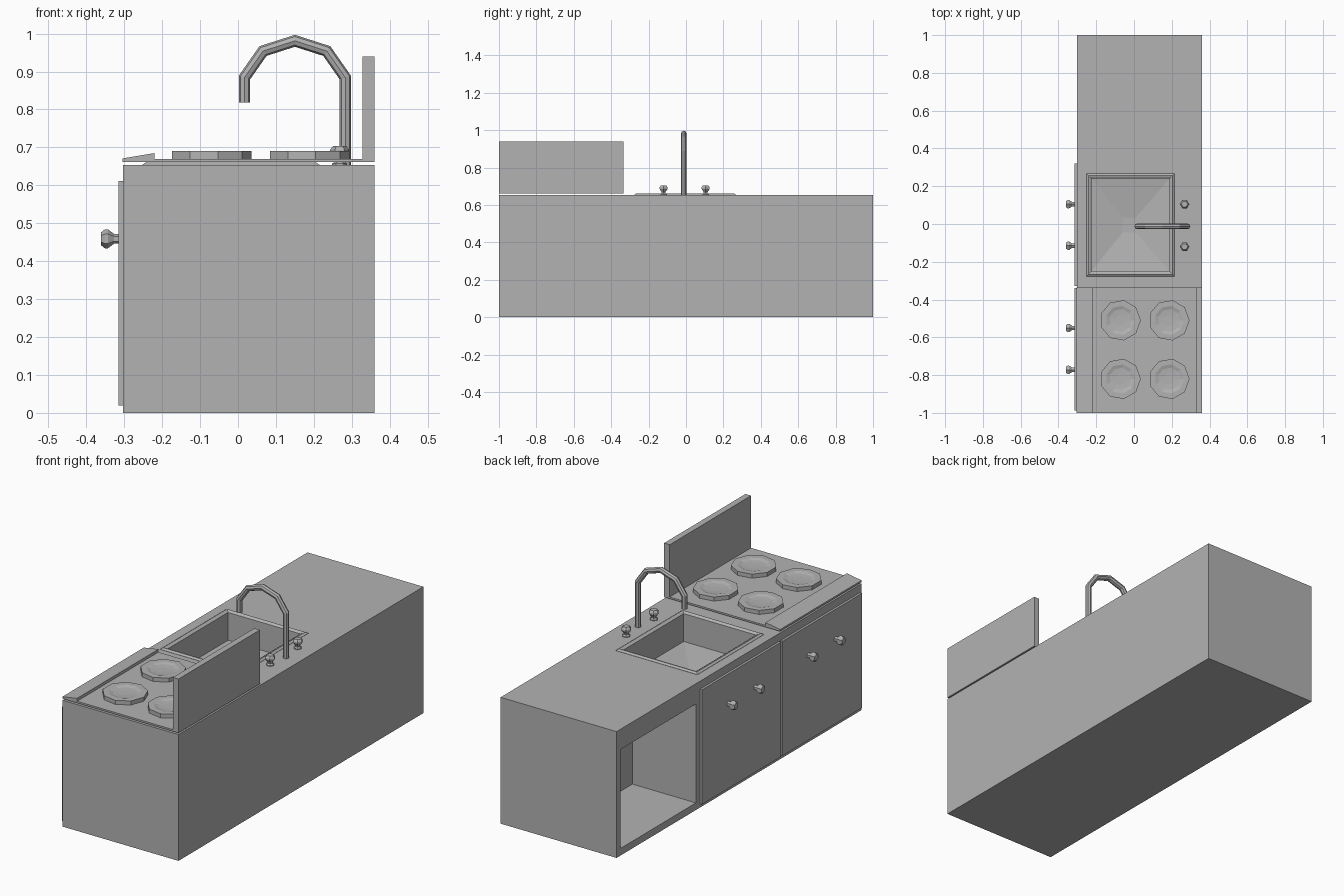
import bpy, bmesh
from math import sin, cos, pi
from mathutils import Vector

if "Cube" in bpy.data.objects:
    bpy.data.objects.remove(bpy.data.objects["Cube"])

GREY = bpy.data.materials.new("dark_grey")
GREY.diffuse_color = (0.45, 0.45, 0.45, 1)
GREY.use_nodes = True
GREY.node_tree.nodes["Principled BSDF"].inputs["Base Color"].default_value = GREY.diffuse_color


def loft(name, rings, loop=False):
    """Skin a list of equal-length point rings; cap the ends unless looped."""
    bm = bmesh.new()
    vs = [[bm.verts.new(p) for p in r] for r in rings]
    n = len(rings[0])
    pairs = list(zip(vs, vs[1:] + vs[:1])) if loop else list(zip(vs, vs[1:]))
    for a, b in pairs:
        for i in range(n):
            j = (i + 1) % n
            bm.faces.new((a[i], a[j], b[j], b[i]))
    if not loop:
        bm.faces.new(vs[0][::-1])
        bm.faces.new(vs[-1])
    bmesh.ops.recalc_face_normals(bm, faces=bm.faces)
    me = bpy.data.meshes.new(name)
    bm.to_mesh(me)
    bm.free()
    me.materials.append(GREY)
    ob = bpy.data.objects.new(name, me)
    bpy.context.collection.objects.link(ob)
    return ob


def rect(x0, x1, y0, y1, z):
    return [(x0, y0, z), (x1, y0, z), (x1, y1, z), (x0, y1, z)]


def box(name, x0, x1, y0, y1, z0, z1):
    return loft(name, [rect(x0, x1, y0, y1, z0), rect(x0, x1, y0, y1, z1)])


def turned(name, profile, sides):
    """Lathe (radius, height) pairs around z."""
    return loft(name, [[(r * cos(2 * pi * i / sides), r * sin(2 * pi * i / sides), z)
                        for i in range(sides)] for r, z in profile])


def cut(target, cutter):
    cutter.hide_render = True
    mod = target.modifiers.new("cut", 'BOOLEAN')
    mod.operation = 'DIFFERENCE'
    mod.solver = 'EXACT'
    mod.object = cutter
    bpy.context.view_layer.objects.active = target
    bpy.ops.object.modifier_apply(modifier=mod.name)
    bpy.data.objects.remove(cutter)


# Cabinet with open shelf niche and sink basin
cabinet = box("cabinet", -0.303, 0.36, -1, 1, 0, 0.653)
cut(cabinet, box("niche_cutter", -0.4, 0.06, 0.352, 0.967, 0.037, 0.548))
SX0, SX1, SY0, SY1 = -0.225, 0.188, -0.25, 0.24
cut(cabinet, loft("basin_cutter", [
    rect(-0.06, 0.01, -0.045, 0.035, 0.485),
    rect(SX0, SX1, SY0, SY1, 0.51),
    rect(SX0, SX1, SY0, SY1, 0.75)]))


# Sink rim, a thin raised frame with chamfered edges
def rim(d, z):
    return rect(SX0 - d, SX1 + d, SY0 - d, SY1 + d, z)


loft("sink_rim", [rim(0.027, 0.65), rim(0.027, 0.654), rim(0.017, 0.661),
                  rim(0.011, 0.661), rim(0.0, 0.654), rim(0.0, 0.65)], loop=True)

# Cupboard door and oven door
box("cupboard_door", -0.315, -0.303, -0.327, 0.32, 0.02, 0.612)
box("oven_door", -0.315, -0.303, -0.987, -0.34, 0.02, 0.612)

# Door knobs and tap handles share one flared head
HEAD = [(0.013, 0.012), (0.025, 0.028), (0.025, 0.036), (0.017, 0.046)]
for i, y in enumerate((0.105, -0.115, -0.55, -0.772)):
    k = turned(f"door_knob_{i + 1}", [(0.013, -0.004)] + HEAD, 6)
    k.rotation_euler = (0, -pi / 2, 0)
    k.location = (-0.315, y, 0.459)
for i, y in enumerate((0.105, -0.12)):
    h = turned(f"tap_handle_{i + 1}", [(0.02, -0.004), (0.02, 0.004), (0.012, 0.01)] +
               [(r, z + 0.005) for r, z in HEAD], 6)
    h.location = (0.268, y, 0.653)

# Swan-neck faucet: mitred octagonal tube
R, FY = 0.015, -0.012
path = [Vector(p) for p in ((0.283, 0.65), (0.283, 0.884), (0.234, 0.954), (0.15, 0.981),
                            (0.066, 0.954), (0.017, 0.884), (0.017, 0.818))]
rings = []
for i, p in enumerate(path):
    a = (p - path[i - 1]).normalized() if i else (path[1] - p).normalized()
    b = (path[i + 1] - p).normalized() if i < len(path) - 1 else a
    t = (a + b).normalized()
    m = Vector((-t.y, t.x)) * (R / t.dot(a))
    rings.append([(p.x + m.x * cos(k * pi / 4), FY + R * sin(k * pi / 4),
                   p.y + m.y * cos(k * pi / 4)) for k in range(8)])
loft("faucet", rings)

# Stove top, sloped control strip and splashback
Y0, Y1 = -1.0, -0.335
box("stove_top", -0.303, 0.36, Y0, Y1, 0.661, 0.67)
section = [(-0.304, 0.662), (-0.304, 0.671), (-0.22, 0.685), (-0.22, 0.662)]
loft("control_strip", [[(x, y, z) for x, z in section] for y in (Y0, Y1)])
box("splashback", 0.328, 0.36, Y0, Y1, 0.661, 0.94)

# Four shallow dished burners
for i, x in enumerate((-0.072, 0.186)):
    for j, y in enumerate((-0.51, -0.82)):
        b = turned(f"burner_{i * 2 + j + 1}", [(0.108, 0.668), (0.108, 0.691), (0.078, 0.691),
                                               (0.06, 0.686), (0.03, 0.684)], 9)
        b.location = (x, y, 0)
